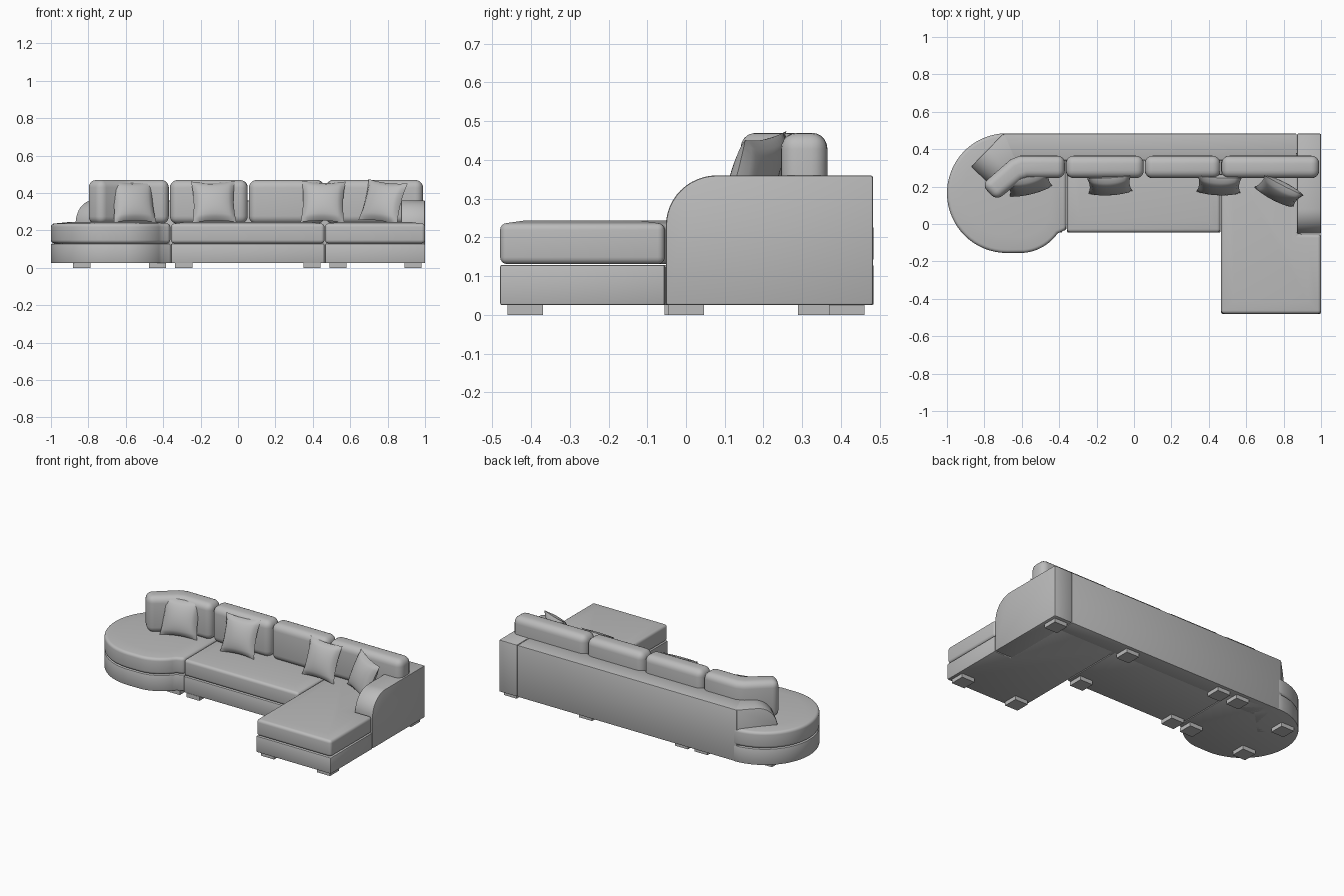
import bpy, bmesh, math
from mathutils import Matrix, Vector

old = bpy.data.objects.get("Cube")
if old:
    bpy.data.objects.remove(old, do_unlink=True)

# One fabric colour for everything
fabric = bpy.data.materials.new("grey_fabric")
fabric.use_nodes = True
GREY = (0.5, 0.5, 0.5, 1)
fabric.diffuse_color = GREY
fabric.node_tree.nodes["Principled BSDF"].inputs["Base Color"].default_value = GREY


def finish(name, bm):
    bmesh.ops.recalc_face_normals(bm, faces=bm.faces[:])
    mesh = bpy.data.meshes.new(name)
    bm.to_mesh(mesh)
    bm.free()
    mesh.materials.append(fabric)
    ob = bpy.data.objects.new(name, mesh)
    bpy.context.collection.objects.link(ob)
    bpy.ops.object.select_all(action='DESELECT')
    ob.select_set(True)
    bpy.context.view_layer.objects.active = ob
    bpy.ops.object.shade_smooth_by_angle(angle=math.radians(40))
    return ob


def prism(name, outline, low, high, bevel=0.0, segments=3, dome=0.0, matrix=None):
    """Extrude an outline, round its sharp edges, optionally crown the top."""
    bm = bmesh.new()
    base = bm.faces.new([bm.verts.new((a, b, low)) for a, b in outline])
    ext = bmesh.ops.extrude_face_region(bm, geom=[base], use_keep_orig=True)
    top_verts = [g for g in ext["geom"] if isinstance(g, bmesh.types.BMVert)]
    bmesh.ops.translate(bm, verts=top_verts, vec=(0, 0, high - low))
    bmesh.ops.recalc_face_normals(bm, faces=bm.faces[:])
    if bevel:
        sharp = [e for e in bm.edges if e.calc_face_angle(0) > math.radians(30)]
        bmesh.ops.bevel(bm, geom=sharp, offset=bevel, segments=segments,
                        profile=0.5, affect='EDGES', clamp_overlap=True)
    if dome:
        top = max(bm.faces, key=lambda f: f.calc_center_median().z)
        bmesh.ops.inset_region(bm, faces=[top], thickness=0.07, depth=dome)
    if matrix:
        bm.transform(matrix)
    return finish(name, bm)


def rect(x0, x1, y0, y1):
    return [(x0, y0), (x1, y0), (x1, y1), (x0, y1)]


def arc(cx, cy, rx, ry, start, end, steps):
    angles = [math.radians(start + (end - start) * i / steps) for i in range(steps + 1)]
    return [(cx + rx * math.cos(t), cy + ry * math.sin(t)) for t in angles]


# Seat sections: a base box with a crowned cushion on top
BASE, SEAM, SEAT = 0.025, 0.13, 0.237
sections = {
    "round_chaise": arc(-0.68, 0.165, 0.32, 0.32, 92, 270, 32)
    + arc(-0.61, 0.10, 0.25, 0.255, 270, 324, 10)[1:]
    + [(-0.362, -0.03), (-0.362, 0.42), (-0.62, 0.47)],
    "middle_seat": rect(-0.358, 0.462, -0.045, 0.38),
    "long_chaise": [(0.466, -0.48), (1, -0.48), (1, -0.055), (0.88, -0.055),
                    (0.88, 0.38), (0.466, 0.38)],
}
for name, outline in sections.items():
    prism(name + "_base", outline, BASE, SEAM - 0.001, 0.005, 2)
    prism(name + "_cushion", outline, SEAM + 0.001, SEAT, 0.018, 4, dome=0.007)

# Arm with a rounded front shoulder, profile in the side plane
side_plane = Matrix(((0, 0, 1, 0), (1, 0, 0, 0), (0, 1, 0, 0), (0, 0, 0, 1)))
arm = [(0.483, BASE), (0.483, 0.36)] + arc(0.08, 0.23, 0.132, 0.13, 90, 180, 12) + [(-0.052, BASE)]
prism("arm", arm, 0.872, 1.0, 0.006, 2, matrix=side_plane)

# Backrest with an angled wing at the round end
prism("backrest", [(-0.7, 0.483), (-0.64, 0.34), (0.87, 0.34), (0.87, 0.483)],
      BASE, 0.36, 0.006, 2)
along = Vector((-0.697, -0.717, 0))
up = Vector((0, 0, 1))
wing_plane = Matrix((along, up, along.cross(up))).transposed().to_4x4()
wing_plane.translation = (-0.7, 0.483, 0)
wing = [(0, BASE), (0, 0.36)] + arc(0.12, 0.235, 0.125, 0.125, 90, 0, 12) + [(0.245, BASE)]
prism("backrest_wing", wing, -0.16, 0, 0.006, 2, matrix=wing_plane)

# Back cushions, the last one bent around the corner
for i, (x0, x1) in enumerate([(0.468, 0.99), (0.058, 0.462), (-0.364, 0.052)]):
    prism(f"back_cushion_{i + 1}", rect(x0, x1, 0.245, 0.365), 0.235, 0.47, 0.042, 5)
prism("bent_back_cushion",
      [(-0.37, 0.245), (-0.37, 0.365), (-0.61, 0.365), (-0.66, 0.345),
       (-0.815, 0.21), (-0.735, 0.125), (-0.60, 0.235), (-0.57, 0.245)],
      0.235, 0.47, 0.04, 5)


# Throw pillows: puffed squares with drawn-out corners
def pillow(name, x, y, turn, roll, size=0.235, n=14):
    bm = bmesh.new()
    bmesh.ops.create_grid(bm, x_segments=n, y_segments=n, size=1)
    back = bmesh.ops.duplicate(bm, geom=bm.verts[:] + bm.edges[:] + bm.faces[:])["geom"]
    back = {g for g in back if isinstance(g, bmesh.types.BMVert)}
    for v in bm.verts:
        u, w = v.co.x, v.co.y
        puff = max(0, (1 - u * u) * (1 - w * w)) ** 0.45 * 0.045
        v.co = (u * size / 2 * (1 - 0.09 * (1 - w * w)),
                puff if v in back else -puff,
                w * size / 2 * (1 - 0.09 * (1 - u * u)))
    bmesh.ops.remove_doubles(bm, verts=bm.verts[:], dist=0.0005)
    bm.transform(Matrix.Translation((x, y, 0.353))
                 @ Matrix.Rotation(math.radians(turn), 4, 'Z')
                 @ Matrix.Rotation(math.radians(-20), 4, 'X')
                 @ Matrix.Rotation(math.radians(roll), 4, 'Y'))
    finish(name, bm)


for i, spec in enumerate([(-0.56, 0.215, 14, 0), (-0.13, 0.21, 3, -1),
                          (0.455, 0.21, -2, 1), (0.775, 0.175, -25, 6)]):
    pillow(f"throw_pillow_{i + 1}", *spec)

# Square feet
feet = [(x, y) for x in (-0.43, -0.29, 0.395) for y in (0.0, 0.415)]
feet += [(-0.835, -0.01), (-0.835, 0.335), (0.535, -0.415), (0.935, -0.415), (0.935, 0.415)]
for i, (x, y) in enumerate(feet):
    prism(f"foot_{i + 1}", rect(x - 0.046, x + 0.046, y - 0.046, y + 0.046), 0, BASE + 0.002)
